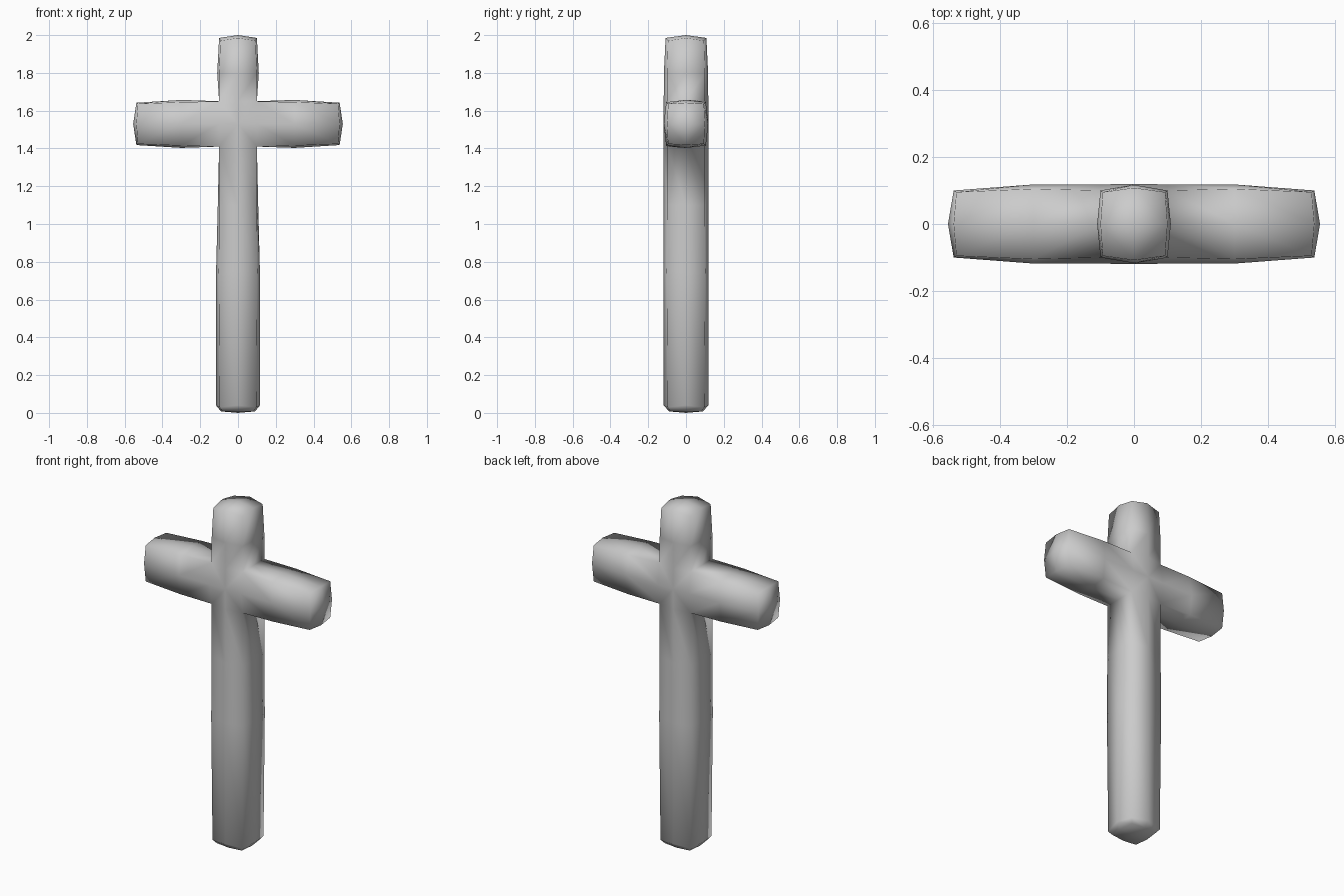
import bpy, bmesh
from mathutils import Vector

if "Cube" in bpy.data.objects:
    bpy.data.objects.remove(bpy.data.objects["Cube"], do_unlink=True)

mat = bpy.data.materials.new("plain grey")
mat.use_nodes = True
grey = (0.6, 0.6, 0.6, 1)
mat.diffuse_color = grey
mat.node_tree.nodes["Principled BSDF"].inputs["Base Color"].default_value = grey

bm = bmesh.new()
LOW, HIGH, MID = 1.41, 1.65, 1.53
# Eight points round a section: corners alternate with edge middles
AROUND = [(-1, -1), (0, -1), (1, -1), (1, 0), (1, 1), (0, 1), (-1, 1), (-1, 0)]


def section(a, b, bulge_a, bulge_b):
    return [(i * (a if j else bulge_a), j * (b if i else bulge_b)) for i, j in AROUND]


def post_ring(z, a, b, bulge_a, bulge_b, lift=0):
    return [bm.verts.new((x, y, z + (lift if k % 2 else 0)))
            for k, (x, y) in enumerate(section(a, b, bulge_a, bulge_b))]


def arm_ring(side, x, a, b, bulge_a, bulge_b, push=0):
    return [bm.verts.new((side * (x + (push if k % 2 else 0)), y, MID + z))
            for k, (y, z) in enumerate(section(a, b, bulge_a, bulge_b))]


def loft(rings, tip):
    for low, high in zip(rings, rings[1:]):
        for k in range(8):
            n = (k + 1) % 8
            bm.faces.new((low[k], low[n], high[n], high[k]))
    # Cap made of four quads round a raised centre
    end, centre = rings[-1], bm.verts.new(tip)
    for k in range(0, 8, 2):
        bm.faces.new((end[k - 1], end[k], end[k + 1], centre))


# Lower post
loft([post_ring(LOW, .1, .1, .1, .118),
      post_ring(1.1, .1, .1, .107, .118),
      post_ring(.75, .102, .102, .116, .118),
      post_ring(.03, .097, .097, .117, .118, .01),
      post_ring(.008, .08, .08, .09, .09)], (0, 0, 0))

# Upper post
loft([post_ring(HIGH, .1, .1, .1, .118),
      post_ring(1.8, .1, .1, .11, .117),
      post_ring(1.97, .093, .095, .1, .108, .015)], (0, 0, 2))

# Left and right arms
for side in (1, -1):
    loft([arm_ring(side, .1, .1, .12, .118, .12),
          arm_ring(side, .3, .105, .115, .118, .127),
          arm_ring(side, .53, .095, .106, .1, .112, .008)], (side * .555, 0, MID))

# Front and back of the crossing
for s in (-1, 1):
    centre = (0, s * .12, MID)
    for x in (-.1, .1):
        for end in (LOW, HIGH):
            pts = [centre, (x, s * .118, MID), (x, s * .1, end), (0, s * .118, end)]
            bm.faces.new([bm.verts.new(Vector(p)) for p in pts])

bmesh.ops.remove_doubles(bm, verts=bm.verts[:], dist=.0005)
bmesh.ops.recalc_face_normals(bm, faces=bm.faces[:])
for f in bm.faces:
    f.smooth = True

mesh = bpy.data.meshes.new("cross")
bm.to_mesh(mesh)
bm.free()
mesh.materials.append(mat)
cross = bpy.data.objects.new("cross", mesh)
bpy.context.collection.objects.link(cross)
